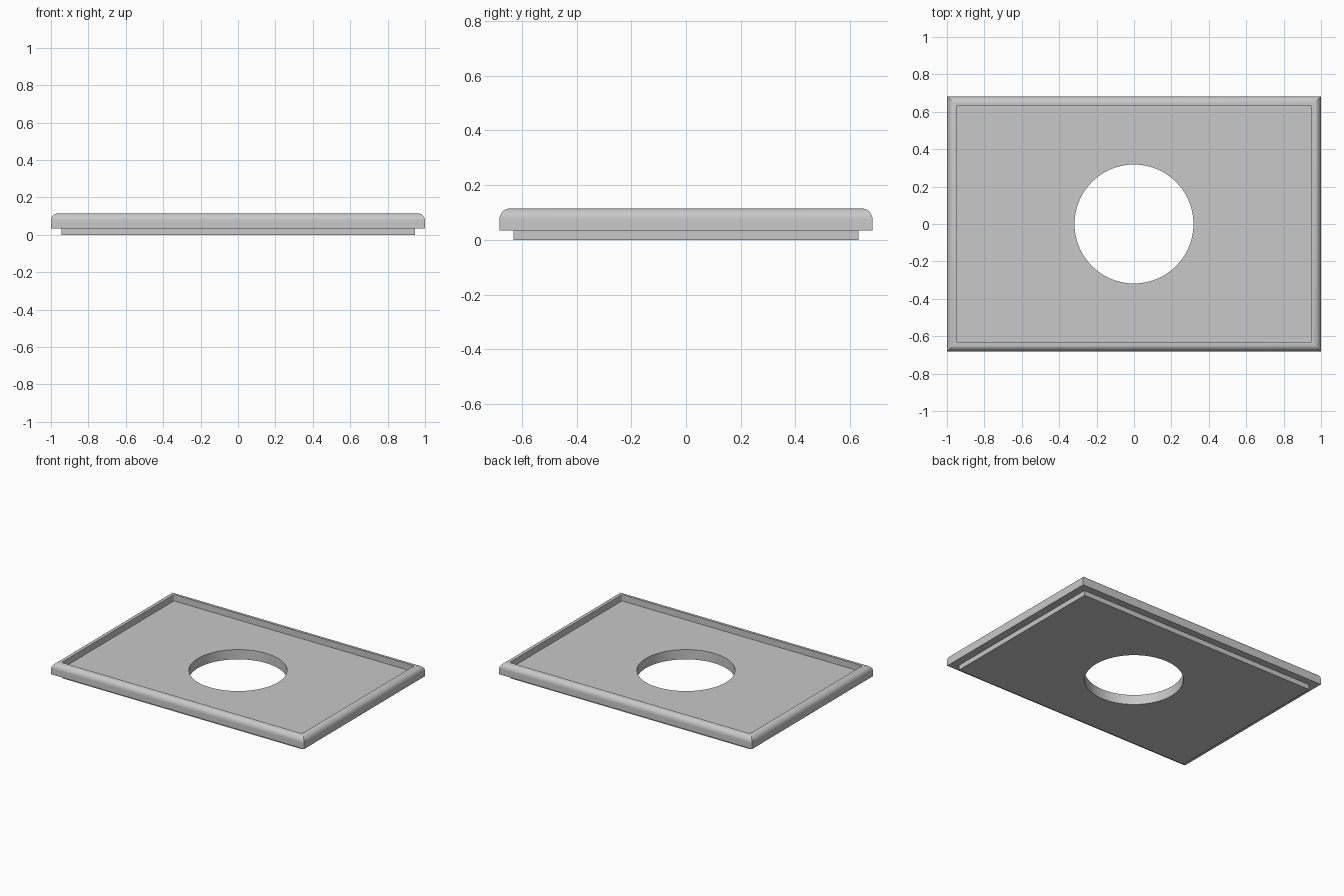
import bpy, bmesh, math

cube = bpy.data.objects.get("Cube")
if cube:
    bpy.data.objects.remove(cube, do_unlink=True)

HALF_X, HALF_Y = 1.0, 0.682     # outer half sizes
STEP_Z, TOP_Z = 0.035, 0.115    # underside of the lip, top of the rim
FLOOR_Z = 0.07                  # recessed tray floor
ROUND = 0.04                    # rounded outer top edge
HOLE_R = 0.318

grey = bpy.data.materials.new("plain grey")
grey.use_nodes = True
colour = (0.58, 0.58, 0.58, 1)
grey.diffuse_color = colour
grey.node_tree.nodes["Principled BSDF"].inputs["Base Color"].default_value = colour


def make_object(name, bm):
    bmesh.ops.recalc_face_normals(bm, faces=bm.faces[:])
    mesh = bpy.data.meshes.new(name)
    bm.to_mesh(mesh)
    bm.free()
    mesh.materials.append(grey)
    obj = bpy.data.objects.new(name, mesh)
    bpy.context.collection.objects.link(obj)
    return obj


def stacked_rectangles(levels):
    """Closed solid through rectangles given as (half x, half y, z)."""
    bm = bmesh.new()
    corners = [(-1, -1), (1, -1), (1, 1), (-1, 1)]
    rings = [[bm.verts.new((sx * x, sy * y, z)) for sx, sy in corners]
             for x, y, z in levels]
    bm.faces.new(rings[0])
    bm.faces.new(rings[-1])
    for low, high in zip(rings, rings[1:]):
        for i in range(4):
            j = (i + 1) % 4
            bm.faces.new((low[i], low[j], high[j], high[i]))
    return bm


def cut(target, cutter):
    mod = target.modifiers.new("cut", "BOOLEAN")
    mod.operation = "DIFFERENCE"
    mod.solver = "EXACT"
    mod.object = cutter
    bpy.ops.object.select_all(action="DESELECT")
    target.select_set(True)
    bpy.context.view_layer.objects.active = target
    bpy.ops.object.modifier_apply(modifier=mod.name)
    bpy.data.objects.remove(cutter, do_unlink=True)


# Tray body: inset foot, overhanging lip, rounded top edge
levels = [(0.945, 0.63, 0), (0.945, 0.63, STEP_Z), (HALF_X, HALF_Y, STEP_Z)]
STEPS = 10
for i in range(STEPS + 1):
    a = math.pi / 2 * i / STEPS
    inset = ROUND * (1 - math.cos(a))
    levels.append((HALF_X - inset, HALF_Y - inset,
                   TOP_Z - ROUND + ROUND * math.sin(a)))
tray = make_object("tray_plate", stacked_rectangles(levels))

# Recess with slightly rounded corners
bm = stacked_rectangles([(0.95, 0.634, FLOOR_Z), (0.95, 0.634, TOP_Z + 0.1)])
uprights = [e for e in bm.edges
            if abs(e.verts[0].co.z - e.verts[1].co.z) > 0.05]
bmesh.ops.bevel(bm, geom=uprights, offset=0.01, segments=4, profile=0.5,
                affect="EDGES")
cut(tray, make_object("recess_cutter", bm))

# Round centre opening
bm = bmesh.new()
bmesh.ops.create_cone(bm, cap_ends=True, segments=96, radius1=HOLE_R,
                      radius2=HOLE_R, depth=1)
cut(tray, make_object("hole_cutter", bm))

bpy.ops.object.shade_smooth_by_angle(angle=math.radians(30))
